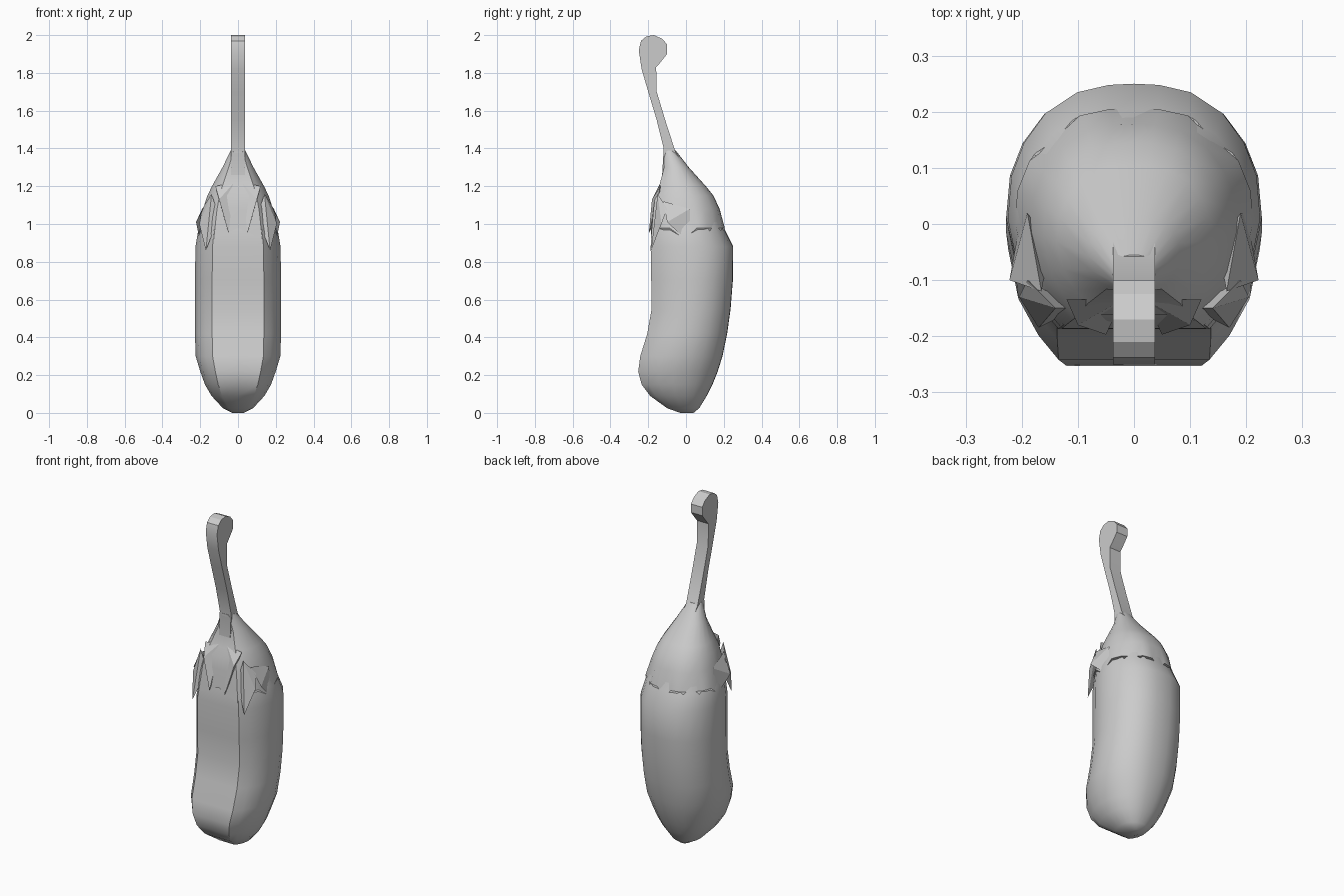
import bpy, bmesh, math

cube = bpy.data.objects.get("Cube")
if cube:
    bpy.data.objects.remove(cube)

mat = bpy.data.materials.new("plain grey")
mat.use_nodes = True
GREY = (0.6, 0.6, 0.6, 1)
mat.diffuse_color = GREY
mat.node_tree.nodes["Principled BSDF"].inputs["Base Color"].default_value = GREY

# Half cross-section, front to back: flat front, faceted corner, round back
HALF = [(0, -1), (.6, -1), (.76, -.8), (.92, -.5), (1, -.1), (.97, .25),
        (.87, .52), (.7, .76), (.45, .93), (.2, .99), (0, 1)]
SECTION = HALF + [(-x, y) for x, y in HALF[-2:0:-1]]


def finish(name, bm, angle=35):
    bmesh.ops.recalc_face_normals(bm, faces=bm.faces)
    me = bpy.data.meshes.new(name)
    bm.to_mesh(me)
    bm.free()
    me.materials.append(mat)
    ob = bpy.data.objects.new(name, me)
    bpy.context.collection.objects.link(ob)
    bpy.ops.object.select_all(action='DESELECT')
    ob.select_set(True)
    bpy.context.view_layer.objects.active = ob
    bpy.ops.object.shade_smooth_by_angle(angle=math.radians(angle))
    return ob


def loft(name, levels, drop=None, angle=35):
    """Skin rings given as (z, front y, back y, half width)."""
    bm = bmesh.new()
    rings = []
    for i, (z, front, back, w) in enumerate(levels):
        mid, depth = (front + back) / 2, (back - front) / 2
        rings.append([bm.verts.new((x * w, mid + y * depth,
                                    z - (drop(k) if drop and i == 0 else 0)))
                      for k, (x, y) in enumerate(SECTION)])
    n = len(SECTION)
    for a, b in zip(rings, rings[1:]):
        for k in range(n):
            bm.faces.new((a[k], a[(k + 1) % n], b[(k + 1) % n], b[k]))
    bm.faces.new(rings[0])
    bm.faces.new(rings[-1])
    return finish(name, bm, angle)


# Fruit body, bottom to shoulder
loft("fruit_body", [
    (0, -.03, .04, .03), (.025, -.1, .07, .08), (.09, -.19, .11, .14),
    (.15, -.235, .14, .175), (.22, -.253, .168, .2), (.3, -.242, .193, .224),
    (.42, -.205, .218, .228), (.55, -.182, .236, .228), (.7, -.184, .248, .228),
    (.88, -.187, .25, .225), (.97, -.18, .205, .21), (1.1, -.15, .16, .16)], angle=40)

# Cap over the shoulder, with a toothed lower edge on the front
loft("leafy_cap", [
    (.98, -.186, .207, .214), (1.08, -.172, .178, .185), (1.15, -.162, .145, .162),
    (1.2, -.142, .105, .138), (1.3, -.116, .015, .082), (1.39, -.12, -.055, .038)],
    drop=lambda k: .06 if k % 3 == 1 else 0, angle=30)

# Curled leaf tips: a thin wedge folded outward, mirrored to both sides
for side, label in ((1, "left"), (-1, "right")):
    for name, pts in (
            ("side_leaf", [(.165, -.12, 1.12), (.19, .02, 1.08), (.222, -.1, 1.01),
                           (.2, .02, .9), (.15, -.04, 1.02)]),
            ("front_leaf", [(.14, -.15, 1.16), (.19, -.1, 1.08), (.205, -.13, 1.0),
                            (.17, -.185, .86), (.1, -.15, 1.04)]),
            ("brow_leaf", [(.02, -.135, 1.22), (.12, -.135, 1.2), (.1, -.18, 1.13),
                           (.05, -.197, .95), (.04, -.15, 1.05)])):
        bm = bmesh.new()
        for x, y, z in pts:
            bm.verts.new((x * side, y, z))
        bmesh.ops.convex_hull(bm, input=bm.verts)
        finish(f"{label}_{name}", bm, 10)

# Hooked stem: side outline extruded across x, flared where it meets the cap
OUTLINE = [(-.13, 1.2), (-.118, 1.4), (-.155, 1.55), (-.2, 1.7), (-.235, 1.82),
           (-.25, 1.92), (-.238, 1.97), (-.21, 1.993), (-.17, 2), (-.125, 1.98),
           (-.1, 1.95), (-.1, 1.9), (-.14, 1.85), (-.158, 1.83), (-.155, 1.7),
           (-.11, 1.55), (-.055, 1.38), (.01, 1.29)]
bm = bmesh.new()
left, right = ([bm.verts.new((s * .037, y, z)) for y, z in OUTLINE] for s in (1, -1))
bm.faces.new(left)
bm.faces.new(right)
for k in range(len(OUTLINE)):
    j = (k + 1) % len(OUTLINE)
    bm.faces.new((left[k], left[j], right[j], right[k]))
finish("hooked_stem", bm, 25)
